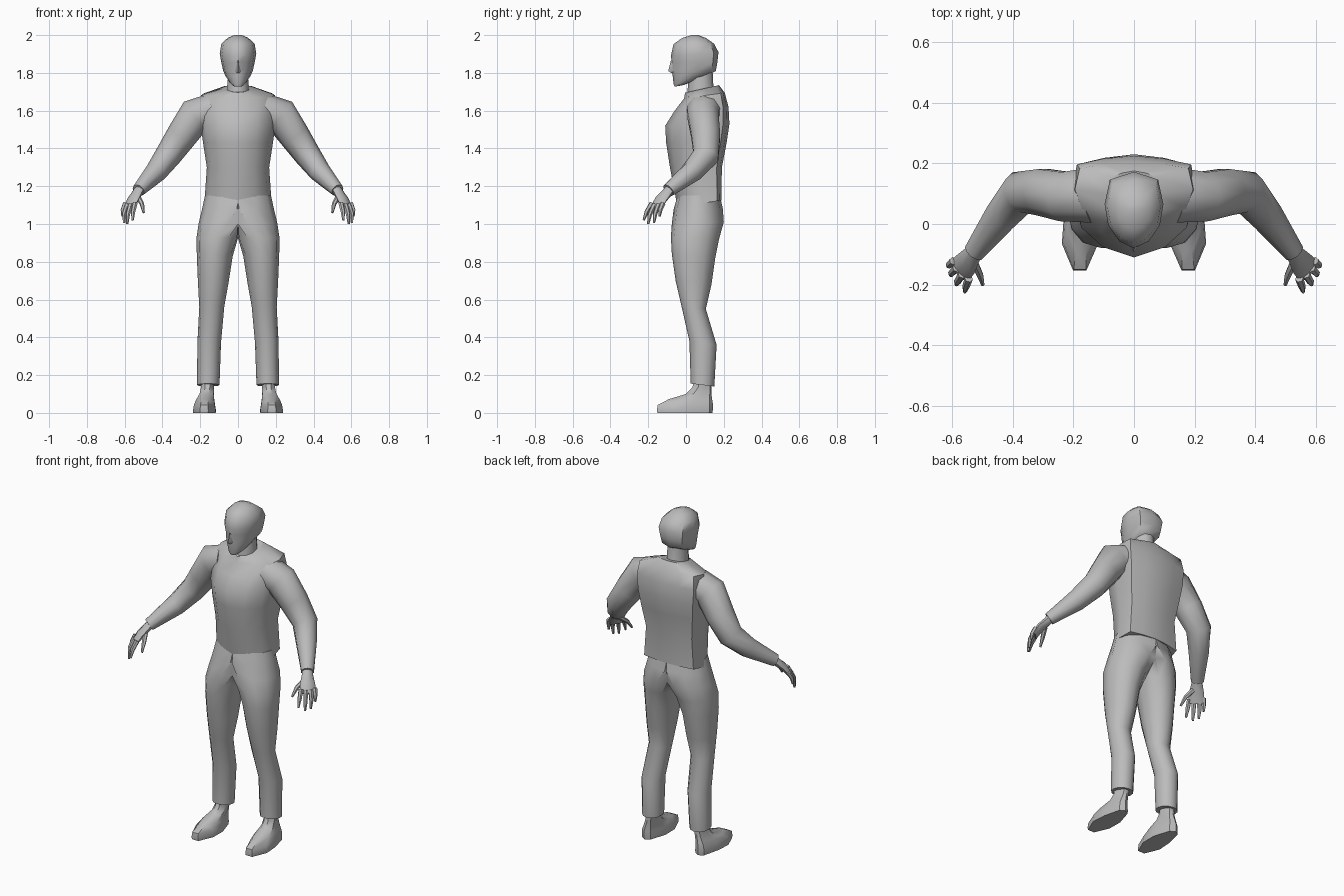
import bpy, bmesh, math
from mathutils import Vector

if "Cube" in bpy.data.objects:
    bpy.data.objects.remove(bpy.data.objects["Cube"])

grey = bpy.data.materials.new("plain grey")
grey.diffuse_color = (0.5, 0.5, 0.5, 1)
grey.use_nodes = True
grey.node_tree.nodes["Principled BSDF"].inputs["Base Color"].default_value = grey.diffuse_color


def circle(n):
    return [(math.sin(2 * math.pi * i / n), -math.cos(2 * math.pi * i / n)) for i in range(n)]


def symmetric(half):
    """Close a half outline running from front to back."""
    return half + [(-x, y) for x, y in reversed(half[1:-1])]


def loft(name, rings, mirror=False, angle=45):
    """Skin a list of point rings, cap both ends, optionally mirror across x."""
    bm = bmesh.new()
    loops = [[bm.verts.new(p) for p in ring] for ring in rings]
    n = len(loops[0])
    for a, b in zip(loops, loops[1:]):
        for i in range(n):
            j = (i + 1) % n
            bm.faces.new((a[i], a[j], b[j], b[i]))
    bm.faces.new(loops[0][::-1])
    bm.faces.new(loops[-1])
    bmesh.ops.recalc_face_normals(bm, faces=bm.faces)
    if mirror:  # drop faces lying on the mirror plane
        flat = [f for f in bm.faces if all(abs(v.co.x) < 1e-5 for v in f.verts)]
        bmesh.ops.delete(bm, geom=flat, context='FACES')
    bmesh.ops.remove_doubles(bm, verts=bm.verts, dist=1e-4)
    me = bpy.data.meshes.new(name)
    bm.to_mesh(me)
    bm.free()
    me.materials.append(grey)
    ob = bpy.data.objects.new(name, me)
    bpy.context.collection.objects.link(ob)
    bpy.ops.object.select_all(action='DESELECT')
    ob.select_set(True)
    bpy.context.view_layer.objects.active = ob
    bpy.ops.object.shade_smooth_by_angle(angle=math.radians(angle))
    if mirror:
        m = ob.modifiers.new("mirror", 'MIRROR')
        m.merge_threshold = 0.0005
    return ob


def level(profile, x0, x1, y0, y1, z0, z1=None, clamp=False):
    """Horizontal ring filling an x/y box; z runs from z0 (front) to z1 (back)."""
    z1 = z0 if z1 is None else z1
    pts = []
    for u, v in profile:
        x = (x0 + x1) / 2 + u * (x1 - x0) / 2
        y = (y0 + y1) / 2 + v * (y1 - y0) / 2
        pts.append((max(x, 0) if clamp else x, y, z0 + (z1 - z0) * (v + 1) / 2))
    return pts


def tube(name, path, radii, side=(0, 1, 0), n=10):
    """Mirrored limb along a path; radii are (across side, thickness)."""
    path = [Vector(p) for p in path]
    rings = []
    for i, p in enumerate(path):
        t = (path[min(i + 1, len(path) - 1)] - path[max(i - 1, 0)]).normalized()
        s = Vector(side)
        s = (s - t * s.dot(t)).normalized()
        w = t.cross(s)
        a, b = radii[i]
        rings.append([p + s * (a * u) + w * (b * v) for u, v in circle(n)])
    return loft(name, rings, mirror=True, angle=50)


# Sweater body: pointed chest, broad flat back
body = symmetric([(0, -1), (.52, -.8), (.88, -.42), (1, .15), (.92, .8), (.5, .93), (0, 1)])
loft("sweater_body", [level(body, -w, w, f, b, z0, z1) for w, f, b, z0, z1 in [
    (.178, -.045, .187, 1.09, 1.125),
    (.165, -.085, .19, 1.30, 1.30),
    (.185, -.105, .215, 1.43, 1.43),
    (.198, -.11, .23, 1.52, 1.53),
    (.205, -.06, .225, 1.60, 1.62),
    (.195, -.01, .205, 1.665, 1.695),
    (.075, -.005, .175, 1.695, 1.735)]])

# Sleeves
tube("sleeve", [(.14, .095, 1.60), (.225, .09, 1.575), (.30, .105, 1.465), (.372, .105, 1.36),
                (.435, .03, 1.275), (.527, -.092, 1.178)],
     [(.095, .09), (.085, .095), (.08, .082), (.072, .07), (.058, .058), (.037, .035)])

# Trousers: waist and hips joined at the centre, then one leg per side
leg = symmetric([(0, -1), (.5, -.87), (.87, -.5), (1, 0), (.87, .5), (.5, .87), (0, 1)])
loft("trousers", [level(leg, i, o, f, b, z0, z1, True) for i, o, f, b, z0, z1 in [
    (-.175, .175, -.045, .18, 1.15, 1.15),
    (-.18, .19, -.065, .195, 1.08, 1.08),
    (-.10, .208, -.075, .20, 1.00, 1.01),
    (-.01, .22, -.08, .175, .93, .92),
    (.028, .218, -.075, .155, .84, .82),
    (.05, .212, -.055, .135, .70, .68),
    (.073, .205, -.025, .105, .57, .55),
    (.09, .215, .018, .162, .38, .36),
    (.098, .217, .025, .15, .155, .14)]], mirror=True)

# Feet: long sole narrowing up into the ankle
foot = [(.35, -1), (.95, -.4), (.85, .2), (.45, .88), (0, 1), (-.5, .88),
        (-1, .2), (-.98, -.4), (-.35, -1)]
loft("foot", [level(foot, i, o, f, b, z0, z1) for i, o, f, b, z0, z1 in [
    (.118, .240, -.152, .14, 0, 0),
    (.117, .241, -.154, .142, .015, .015),
    (.122, .236, -.150, .142, .042, .05),
    (.126, .222, -.09, .138, .073, .075),
    (.128, .205, .0, .134, .100, .105),
    (.126, .198, .035, .134, .135, .135),
    (.126, .198, .04, .134, .19, .19)]], mirror=True, angle=40)

# Hands: palm, four fingers and a thumb
across = (.06, .07, 0)
tube("palm", [(.515, -.078, 1.195), (.532, -.10, 1.165), (.556, -.133, 1.13), (.577, -.158, 1.085)],
     [(.03, .026), (.031, .024), (.042, .02), (.044, .013)], across, 8)
fingers = {
    "index_finger": [(.545, -.18, 1.11), (.555, -.208, 1.065), (.558, -.224, 1.02)],
    "middle_finger": [(.567, -.166, 1.105), (.583, -.192, 1.05), (.586, -.20, 1.0)],
    "ring_finger": [(.585, -.145, 1.105), (.602, -.163, 1.055), (.603, -.17, 1.005)],
    "little_finger": [(.596, -.122, 1.11), (.610, -.136, 1.075), (.612, -.14, 1.04)],
    "thumb": [(.528, -.125, 1.14), (.508, -.168, 1.105), (.499, -.20, 1.06)],
}
for name, path in fingers.items():
    tube(name, path, [(.014, .014), (.012, .012), (.006, .006)], across, 6)

# Neck
loft("neck", [level(circle(10), -w, w, f, b, z) for w, f, b, z in [
    (.066, .005, .165, 1.66), (.058, .01, .145, 1.73), (.055, .02, .14, 1.83)]])

# Head: chin, jaw, face and faceted crown
skull = symmetric([(0, -1), (.5, -.82), (.88, -.4), (1, .15), (.82, .8), (0, 1)])
loft("head", [level(skull, -w, w, f, b, z0, z1) for w, f, b, z0, z1 in [
    (.026, -.06, -.015, 1.727, 1.735),
    (.043, -.066, .03, 1.742, 1.752),
    (.066, -.07, .11, 1.78, 1.785),
    (.079, -.076, .158, 1.815, 1.81),
    (.088, -.075, .166, 1.855, 1.855),
    (.097, -.08, .172, 1.89, 1.91),
    (.088, -.066, .148, 1.952, 1.955),
    (.055, -.02, .105, 1.985, 1.985),
    (.02, .03, .065, 2.0, 2.0)]], angle=50)

# Nose wedge
nose = symmetric([(0, -1), (1, .2), (0, 1)])
loft("nose", [level(nose, -w, w, f, -.05, z) for w, f, z in [
    (.014, -.078, 1.80), (.015, -.094, 1.81), (.008, -.08, 1.865)]])
